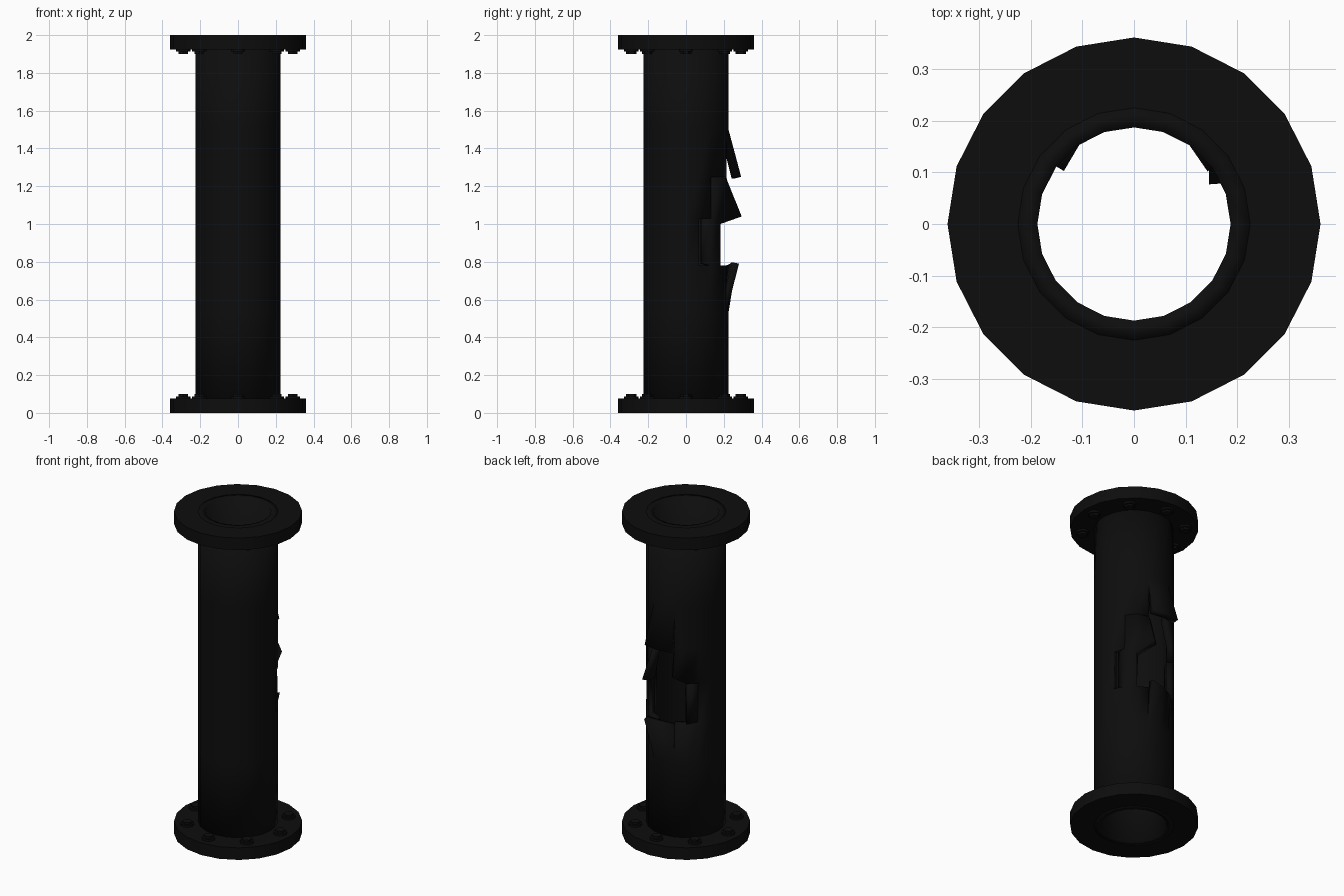
import bpy, bmesh
from math import sin, cos, pi, radians

if "Cube" in bpy.data.objects:
    bpy.data.objects.remove(bpy.data.objects["Cube"])

SIDES, R, BORE, FLANGE_R, FLANGE_H = 20, 0.225, 0.187, 0.361, 0.075

iron = bpy.data.materials.new("black_iron")
iron.use_nodes = True
iron.diffuse_color = (0.004, 0.004, 0.004, 1)
iron.node_tree.nodes["Principled BSDF"].inputs["Base Color"].default_value = iron.diffuse_color


def polar(col, z, r):
    a = col * 2 * pi / SIDES
    return (r * cos(a), r * sin(a), z)


def finish(bm, name):
    mesh = bpy.data.meshes.new(name)
    bm.to_mesh(mesh)
    bm.free()
    mesh.materials.append(iron)
    obj = bpy.data.objects.new(name, mesh)
    bpy.context.collection.objects.link(obj)
    bpy.ops.object.select_all(action="DESELECT")
    obj.select_set(True)
    bpy.context.view_layer.objects.active = obj
    bpy.ops.object.shade_smooth_by_angle(angle=radians(30))
    return obj


def quad(bm, corners):
    bm.faces.new([bm.verts.new(polar(*c)) for c in corners])


# Pipe wall: a grid of panels, with the burst area at the back left open
levels = [0, 0.53, 0.78, 1.03, 1.25, 1.5, 2]
burst = {1: (4, 6), 2: (1, 8), 3: (2, 7), 4: (4, 6)}  # row: first and last column
bm = bmesh.new()
for row in range(len(levels) - 1):
    first, last = burst.get(row, (0, 0))
    low, high = levels[row], levels[row + 1]
    for c in range(SIDES):
        if not first <= c < last:
            quad(bm, [(c, low, R), (c + 1, low, R), (c + 1, high, R), (c, high, R)])

# Upper and lower petals, peeled outward
for c in (4, 5):
    quad(bm, [(c, 1.25, 0.292), (c + 1, 1.25, 0.292), (c + 1, 1.5, R), (c, 1.5, R)])
lower_tips = [(4, 0.79, 0.295), (5, 0.78, 0.265), (6, 0.77, 0.245)]
for a, b in zip(lower_tips, lower_tips[1:]):
    quad(bm, [(a[0], 0.53, R), (b[0], 0.53, R), b, a])

# Torn side panels: twisted tips near the middle, dented edges further out
quad(bm, [(3, 1.0, R), (4, 1.04, 0.31), (4, 1.24, R), (3, 1.25, R)])
quad(bm, [(2, 1.03, 0.22), (3, 1.0, R), (3, 1.25, R), (2, 1.25, 0.213)])
quad(bm, [(2, 0.78, R), (3, 0.78, R), (3, 1.0, R), (2, 1.03, 0.22)])
quad(bm, [(1.3, 0.79, 0.2), (2, 0.78, R), (2, 1.03, 0.22), (1.3, 1.03, 0.2)])
quad(bm, [(6, 1.08, 0.26), (7, 1.03, R), (7, 1.25, R), (6, 1.25, R)])
quad(bm, [(7, 0.78, R), (8, 0.78, 0.208), (8, 1.03, 0.208), (7, 1.03, R)])
bmesh.ops.remove_doubles(bm, verts=bm.verts, dist=0.0005)
pipe = finish(bm, "burst_pipe")
wall = pipe.modifiers.new("wall_thickness", "SOLIDIFY")
wall.thickness = R - BORE
wall.offset = -1

# Flange rings at both ends
for name, base in (("bottom_flange", 0), ("top_flange", 2 - FLANGE_H)):
    bm = bmesh.new()
    top = base + FLANGE_H
    ring = [(R, base), (FLANGE_R, base), (FLANGE_R, top), (R, top)]
    for c in range(SIDES):
        for a, b in zip(ring, ring[1:] + ring[:1]):
            quad(bm, [(c, a[1], a[0]), (c + 1, a[1], a[0]),
                      (c + 1, b[1], b[0]), (c, b[1], b[0])])
    bmesh.ops.remove_doubles(bm, verts=bm.verts, dist=0.0005)
    bmesh.ops.recalc_face_normals(bm, faces=bm.faces)
    finish(bm, name)

# Eight hex bolts with washers on the inner face of each flange
for name, face, up in (("bottom_bolts", FLANGE_H, 1), ("top_bolts", 2 - FLANGE_H, -1)):
    bm = bmesh.new()
    for i in range(8):
        x, y, _ = polar(i * SIDES / 8, 0, 0.29)
        for radius, height, sides in ((0.038, 0.012, 12), (0.028, 0.024, 6)):
            made = bmesh.ops.create_cone(bm, cap_ends=True, segments=sides, radius1=radius,
                                         radius2=radius, depth=height)
            bmesh.ops.translate(bm, verts=made["verts"], vec=(x, y, face + up * height / 2))
    finish(bm, name)
